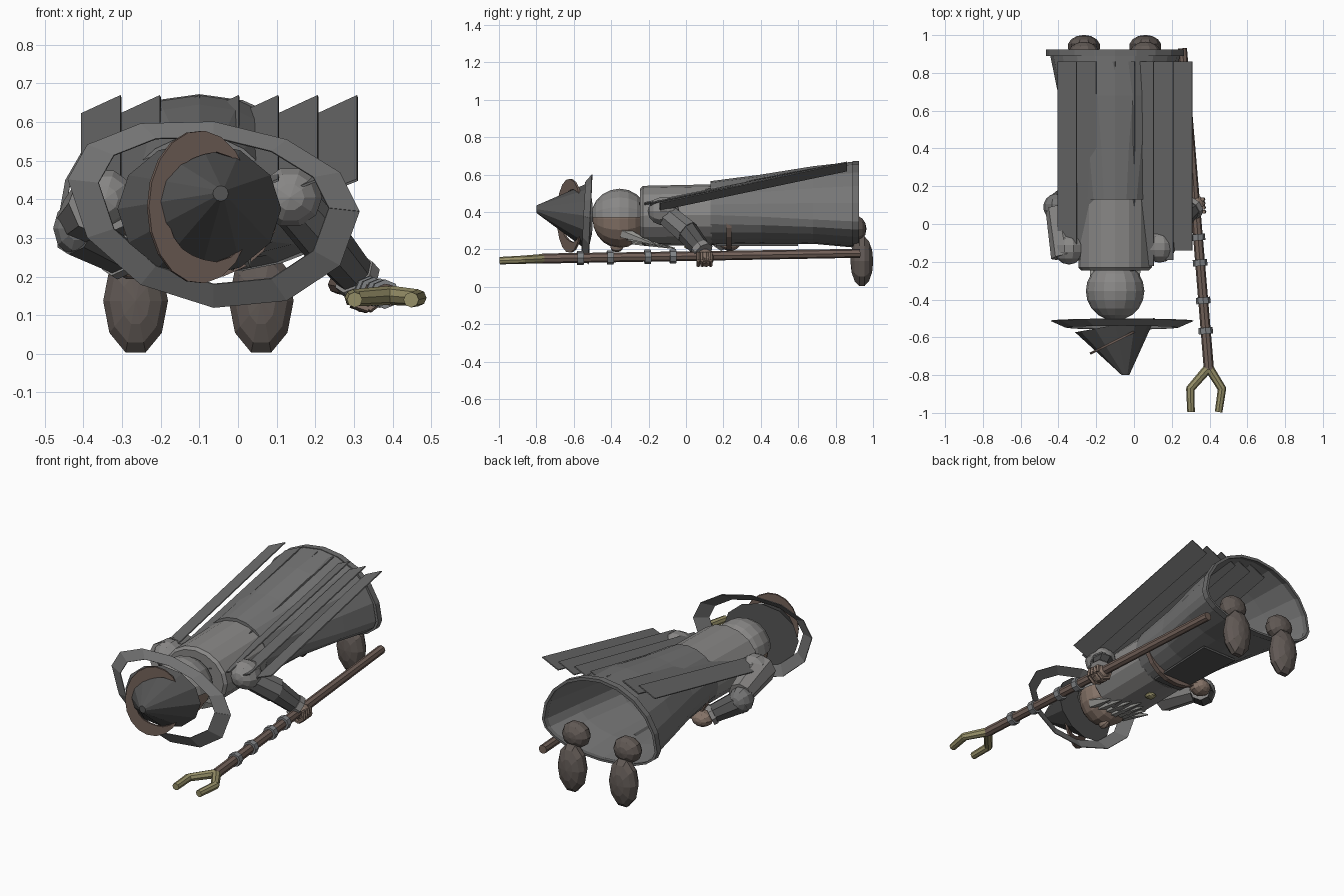
import bpy, bmesh, math
from mathutils import Vector

if "Cube" in bpy.data.objects:
    bpy.data.objects.remove(bpy.data.objects["Cube"])

def mat(name, c):
    m = bpy.data.materials.new(name)
    m.diffuse_color = (*c, 1)
    m.use_nodes = True
    m.node_tree.nodes["Principled BSDF"].inputs["Base Color"].default_value = m.diffuse_color
    return m

SKIN = mat("skin", (0.24, 0.175, 0.14))
WOOD = mat("wood", (0.17, 0.12, 0.10))
BOOT = mat("boot_leather", (0.12, 0.10, 0.09))
BRONZE = mat("bronze", (0.31, 0.28, 0.14))
ROBE = mat("robe_cloth", (0.25, 0.245, 0.24))
SKIRT = mat("skirt_cloth", (0.18, 0.18, 0.18))
CLOAK = mat("cloak_cloth", (0.15, 0.15, 0.15))
DARK = mat("dark_cloth", (0.09, 0.09, 0.09))
BRIM = mat("brim_cloth", (0.17, 0.17, 0.17))
METAL = mat("metal", (0.22, 0.23, 0.24))
BEARD = mat("beard", (0.36, 0.36, 0.34))

def obj(name, bm, m=None):
    bmesh.ops.recalc_face_normals(bm, faces=bm.faces)
    me = bpy.data.meshes.new(name)
    bm.to_mesh(me)
    bm.free()
    o = bpy.data.objects.new(name, me)
    bpy.context.collection.objects.link(o)
    if m:
        me.materials.append(m)
    return o

def ball(name, c, r, m=None, seg=10, rings=7, cut=None):
    """Ellipsoid with its poles along y; cut keeps the part above that local z."""
    bm = bmesh.new()
    bmesh.ops.create_uvsphere(bm, u_segments=seg, v_segments=rings, radius=1)
    for v in bm.verts:
        x, y, z = v.co
        v.co = (c[0] + y * r[0], c[1] + z * r[1], c[2] + x * r[2])
    if cut is not None:
        bmesh.ops.bisect_plane(bm, geom=bm.verts[:] + bm.edges[:] + bm.faces[:],
                               plane_co=(0, 0, c[2] + cut), plane_no=(0, 0, 1), clear_inner=True)
    return obj(name, bm, m)

def limb(name, a, b, r1, r2, m=None, seg=8):
    """Tapered tube from a to b."""
    a, b = Vector(a), Vector(b)
    bm = bmesh.new()
    bmesh.ops.create_cone(bm, cap_ends=True, segments=seg, radius1=r1, radius2=r2, depth=(b - a).length)
    q = (b - a).to_track_quat('Z', 'Y')
    for v in bm.verts:
        v.co = q @ v.co + (a + b) / 2
    return obj(name, bm, m)

def loft(name, rings, n, m=None, caps=(True, False)):
    """Skin over domes (x, y, z, half width, height above z, depth below z) stacked along y."""
    bm = bmesh.new()
    loops = []
    for x, y, z, rx, up, down in rings:
        ring = []
        for i in range(n):
            c = math.cos(math.tau * i / n)
            ring.append(bm.verts.new((x - rx * math.sin(math.tau * i / n), y, z + c * (up if c > 0 else down))))
        loops.append(ring)
    for p, q in zip(loops, loops[1:]):
        for i in range(n):
            bm.faces.new((p[i], p[(i + 1) % n], q[(i + 1) % n], q[i]))
    if caps[0]:
        bm.faces.new(loops[0])
    if caps[1]:
        bm.faces.new(loops[-1])
    return obj(name, bm, m)

def sheet(name, rows, thick=0, m=None):
    """Surface through rows of points."""
    bm = bmesh.new()
    g = [[bm.verts.new(p) for p in r] for r in rows]
    for p, q in zip(g, g[1:]):
        for i in range(len(p) - 1):
            bm.faces.new((p[i], p[i + 1], q[i + 1], q[i]))
    o = obj(name, bm, m)
    if thick:
        s = o.modifiers.new("thickness", 'SOLIDIFY')
        s.thickness, s.offset = thick, 0
    return o

CX = -0.10

# Robe: torso, flared skirt and hem band
loft("torso", [(CX, -0.245, .38, .18, .145, .145), (CX, -0.23, .38, .195, .16, .16),
               (CX, 0.14, .385, .195, .163, .163)], 16, ROBE, caps=(True, True))
loft("skirt", [(CX, 0.13, .385, .195, .180, .16), (CX, 0.40, .375, .235, .225, .145),
               (CX, 0.68, .36, .30, .285, .13), (CX, 0.90, .35, .345, .32, .14)], 20, SKIRT)
loft("hem_band", [(CX, .89, .35, .35, .315, .135), (CX, .89, .35, .365, .322, .142),
                  (CX, .925, .35, .365, .322, .142), (CX, .925, .35, .35, .305, .13),
                  (CX, .89, .35, .35, .315, .135)], 20, CLOAK, caps=(False, False))
sheet("front_panel", [[(-.19, .16, .225), (-.01, .16, .225)], [(-.21, .6, .225), (.01, .6, .225)]], .012, DARK)

# Cloak made of seven slanted strips
for i in range(7):
    x0 = -0.405 + i * 0.102
    y0 = -0.14 - 0.05 * (3 - abs(i - 3)) ** .7
    sheet(f"cloak_strip_{i + 1}", [[(x0, y0, .41), (x0 + .102, y0, .45)],
                                   [(x0, .86, .62), (x0 + .102, .86, .667)]], .006, CLOAK)

# Boots and ankles
for side, x in (("left", -.265), ("right", .06)):
    ball(f"boot_{side}", (x, .94, .137), (.086, .061, .144), BOOT)
    ball(f"ankle_{side}", (x, .905, .31), (.082, .06, .075), BOOT)

# Head, hair and beard
ball("head", (CX, -.355, .365), (.145, .145, .158), SKIN, 16, 10)
ball("hair", (CX, -.355, .365), (.156, .156, .16), ROBE, 16, 10, cut=0.005)
ball("nose", (CX, -.37, .215), (.025, .035, .03), SKIN, 8, 6)
for i in range(7):
    t = (i - 3) / 3
    limb(f"beard_lock_{i + 1}", (CX + .10 * t, -.34, .26 + .03 * abs(t)),
         (CX + .13 * t, -.06 - .1 * abs(t), .205 + .02 * abs(t)), .034, .004, BEARD, 5)
ball("amulet", (CX, .02, .215), (.03, .03, .015), BRONZE, 8, 6)

# Crescent-shaped belt plate across the front of the waist
rows = []
for k in range(11):
    a = math.pi + math.pi * k / 10
    c, s = math.cos(a), math.sin(a)
    f = 1 - .45 * math.sin(math.pi * k / 10)
    rows.append([(CX + .205 * c, .23, .37 + .178 * s), (CX + .205 * f * c, .23, .37 + .178 * f * s)])
sheet("belt_plate", rows, .028, WOOD)

# Hat: tilted cone, loose brim ring and crescent ornament
loft("hat_cone", [(-.045, -.80, .415, .02, .02, .02), (CX, -.535, .375, .212, .175, .175)], 12, DARK, caps=(True, True))
for v in bpy.data.objects["hat_cone"].data.vertices:
    if v.co.y > -.6:
        v.co.y += .18 * (v.co.x - CX)
brim = []
for k in range(13):
    a = math.tau * k / 12
    c, s = math.cos(a), math.sin(a)
    row = []
    for f, y in ((1, -.512), (.79, -.547)):
        u, w = .377 * f * c, (.19 if s > 0 else .29) * f * s
        row.append((-.063 + u, y + .01 * s, .41 + w - .11 * u))
    brim.append(row)
sheet("hat_brim", brim, .004, BRIM)
crescent = []
for k in range(17):
    a = math.radians(28 + 304 * k / 16)
    t = min(1, 1.6 * math.sin(math.pi * k / 16))
    row = []
    for f in (1, 1 - .35 * t):
        x = CX + .133 * f * math.cos(a)
        row.append((x, -.62 + .5 * (x - CX), .38 + .198 * f * math.sin(a)))
    crescent.append(row)
sheet("hat_crescent", crescent, .012, WOOD)

# Right arm reaching to the staff
ball("shoulder_right", (.135, -.12, .405), (.085, .085, .08), ROBE)
limb("upper_sleeve_right", (.14, -.11, .39), (.23, .01, .29), .062, .068, SKIRT)
limb("sleeve_right", (.22, 0, .30), (.315, .09, .19), .065, .05, DARK)
limb("sleeve_cuff_right", (.30, .075, .205), (.318, .092, .185), .06, .06, ROBE)
ball("hand_right", (.328, .105, .155), (.05, .045, .05), SKIN)
for i in range(4):
    y = .065 + i * .022
    x = .328 - .08 * (y - .1)
    pts = [(x + .045 * math.cos(a), y, .16 + .045 * math.sin(a)) for a in (.6, -.4, -1.4, -2.4, -3.3)]
    for j in range(4):
        limb(f"finger_{i + 1}_{j + 1}", pts[j], pts[j + 1], .011, .011, SKIN, 6)

# Left arm bent in toward the belt
ball("shoulder_left", (-.345, -.13, .40), (.08, .085, .08), ROBE)
limb("upper_arm_left", (-.355, -.17, .39), (-.405, .09, .35), .085, .065, ROBE)
ball("elbow_left", (-.415, .09, .325), (.065, .07, .075), SKIRT)
limb("forearm_left", (-.42, .08, .32), (-.30, .20, .25), .068, .05, DARK)
limb("sleeve_cuff_left", (-.31, .19, .255), (-.295, .205, .245), .058, .058, ROBE)
ball("hand_left", (-.27, .235, .235), (.06, .055, .045), SKIN)

# Staff with metal rings and a forked head
def on_staff(y):
    return Vector((.333 - .0824 * y, y, .164 + .0165 * y))

limb("staff", on_staff(-.77), on_staff(.93), .027, .024, WOOD, 8)
for i, y in enumerate((-.565, -.405, -.205, -.07)):
    limb(f"staff_ring_{i + 1}", on_staff(y - .017), on_staff(y + .017), .038, .038, METAL, 8)
top = on_staff(-.76)
for side, s in (("left", -1), ("right", 1)):
    elbow = (.382 + s * .084, -.872, .145)
    tip = (.375 + s * .073, -.995, .14)
    limb(f"fork_lower_{side}", top, elbow, .025, .022, BRONZE, 8)
    ball(f"fork_joint_{side}", elbow, (.022, .022, .022), BRONZE, 8, 6)
    limb(f"fork_tip_{side}", elbow, tip, .022, .02, BRONZE, 8)
